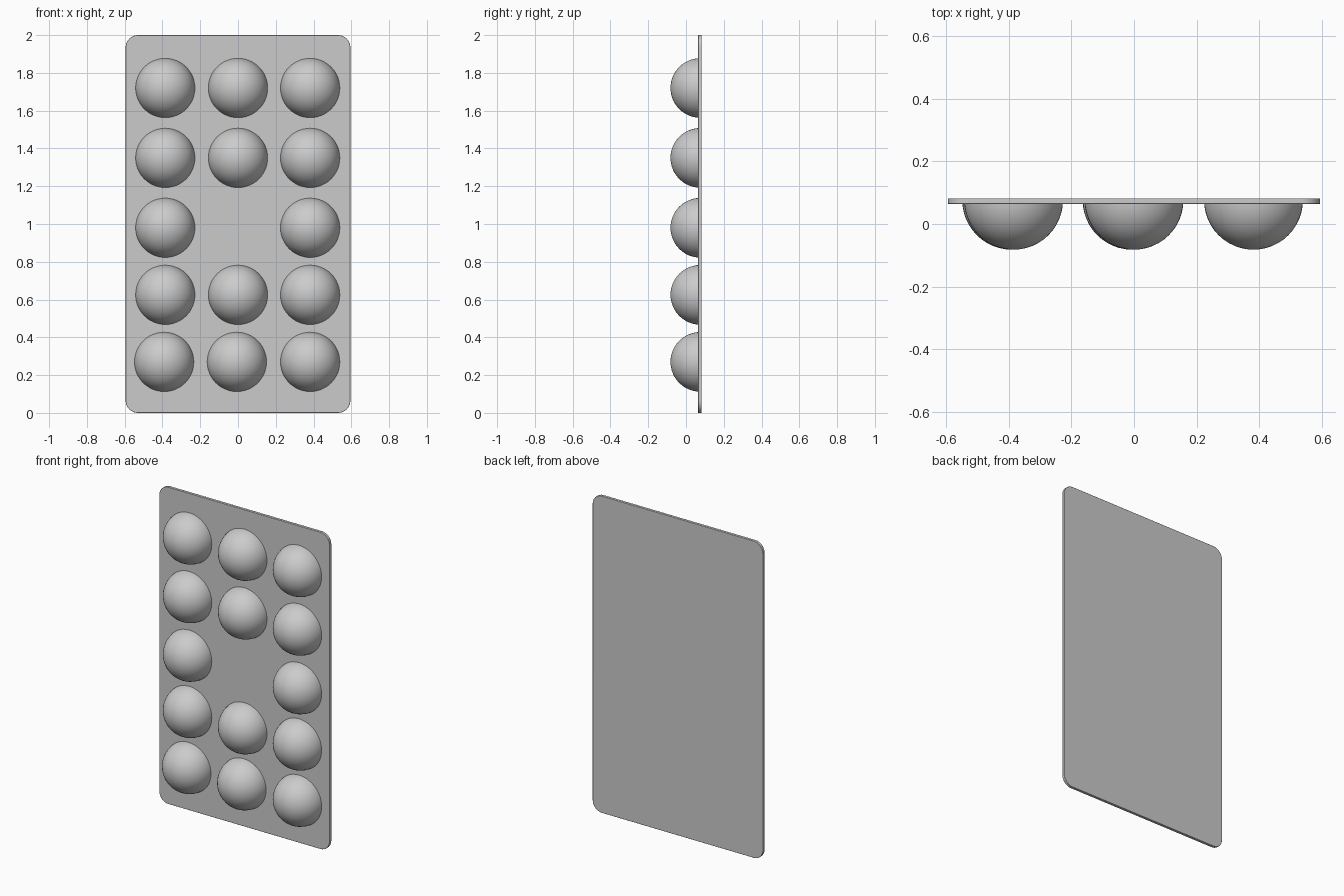
import bpy, bmesh, math
from mathutils import Matrix, Vector

cube = bpy.data.objects.get("Cube")
if cube:
    bpy.data.objects.remove(cube, do_unlink=True)

grey = bpy.data.materials.new("light grey")
grey.use_nodes = True
grey.diffuse_color = (0.6, 0.6, 0.6, 1)
grey.node_tree.nodes["Principled BSDF"].inputs["Base Color"].default_value = (0.6, 0.6, 0.6, 1)

FRONT, BACK = 0.064, 0.082
HALF_W, HEIGHT, CORNER = 0.595, 2.0, 0.065
RADIUS = 0.158


def make_object(name, bm):
    mesh = bpy.data.meshes.new(name)
    bm.to_mesh(mesh)
    bm.free()
    mesh.materials.append(grey)
    ob = bpy.data.objects.new(name, mesh)
    bpy.context.collection.objects.link(ob)
    return ob


def smooth(ob):
    bpy.ops.object.select_all(action='DESELECT')
    ob.select_set(True)
    bpy.context.view_layer.objects.active = ob
    bpy.ops.object.shade_smooth_by_angle(angle=math.radians(30))


# Backing plate: a box with rounded corners and a fine edge bevel
bm = bmesh.new()
bmesh.ops.create_cube(bm, size=1)
bmesh.ops.scale(bm, verts=bm.verts, vec=(2 * HALF_W, BACK - FRONT, HEIGHT))
bmesh.ops.translate(bm, verts=bm.verts, vec=(0, (FRONT + BACK) / 2, HEIGHT / 2))
corners = [e for e in bm.edges
           if abs((e.verts[0].co - e.verts[1].co).normalized().y) > 0.9]
bmesh.ops.bevel(bm, geom=corners, offset=CORNER, segments=8, profile=0.5, affect='EDGES')
plate = make_object("backing_plate", bm)
bevel = plate.modifiers.new("edge bevel", 'BEVEL')
bevel.width = 0.002
bevel.segments = 2
bevel.limit_method = 'ANGLE'
bevel.angle_limit = math.radians(45)
smooth(plate)

# Domes: half spheres set into the plate front, the centre place left empty
rows = [0.27, 0.625, 0.98, 1.35, 1.72]
columns = [-0.385, 0, 0.382]
for r, z in enumerate(rows):
    for c, x in enumerate(columns):
        if r == 2 and c == 1:
            continue
        if r == 0 and c < 2:
            x -= 0.006
        bm = bmesh.new()
        bmesh.ops.create_uvsphere(bm, u_segments=48, v_segments=24, radius=RADIUS,
                                  matrix=Matrix.Rotation(math.pi / 2, 4, 'X'))
        bmesh.ops.bisect_plane(bm, geom=bm.verts[:] + bm.edges[:] + bm.faces[:],
                               plane_co=Vector((0, 0, 0)), plane_no=Vector((0, 1, 0)),
                               clear_outer=True, dist=0.0001)
        dome = make_object(f"dome_{r + 1}_{c + 1}", bm)
        dome.location = (x, RADIUS - BACK, z)
        smooth(dome)
